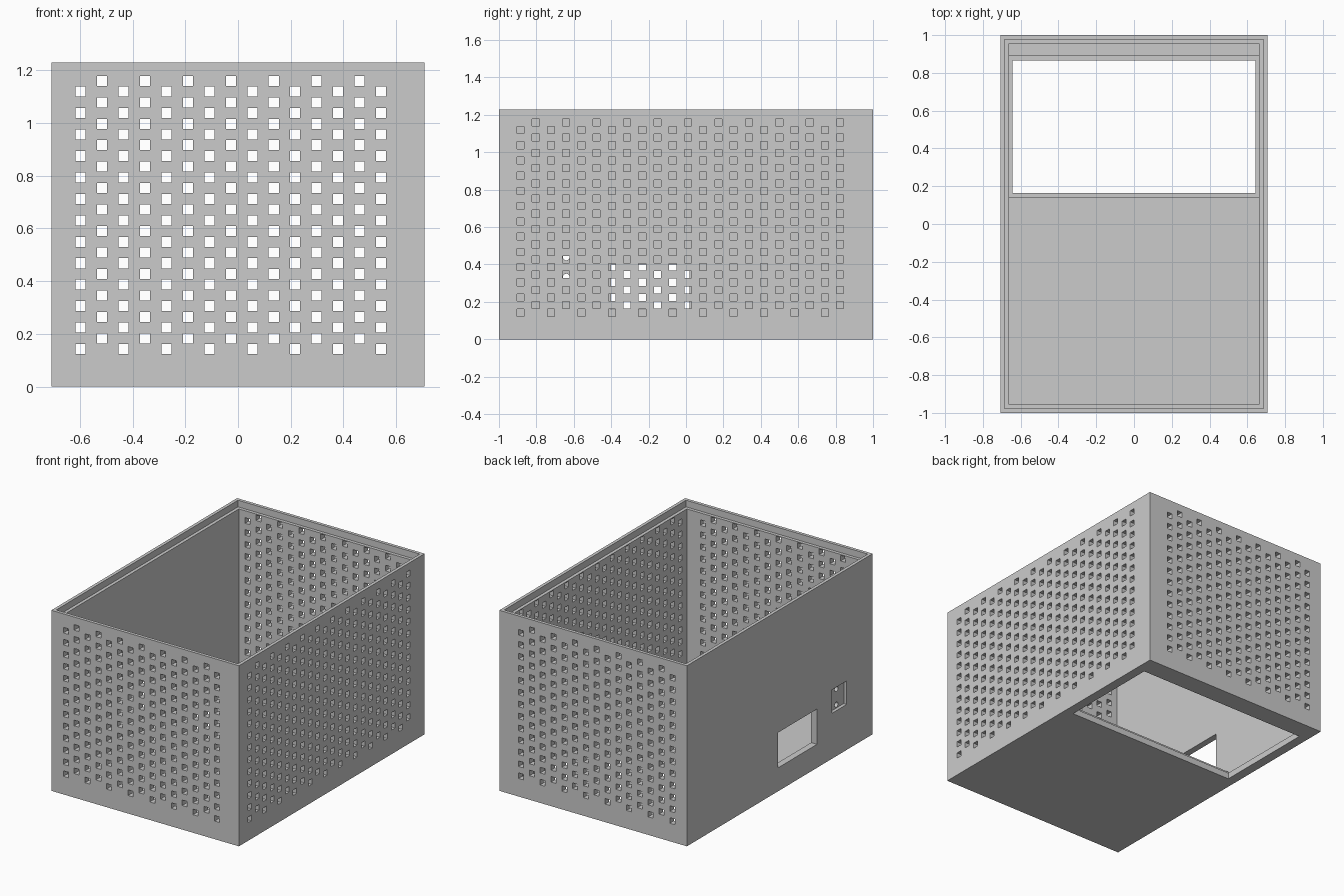
import bpy
import bmesh
from mathutils import Matrix, Vector

default = bpy.data.objects.get("Cube")
if default:
    bpy.data.objects.remove(default, do_unlink=True)

W, D, H = 0.707, 1.0, 1.23       # half width, half depth, height
STEP = 0.022                     # width of every ledge
IN_W, IN_D = W - 2 * STEP, D - 2 * STEP
FLOOR, LIP = 0.066, 0.042
PITCH, HOLE = 0.0814, 0.019      # hole spacing, half hole size

grey = bpy.data.materials.new("light grey")
grey.use_nodes = True
grey.diffuse_color = (0.6, 0.6, 0.6, 1)
grey.node_tree.nodes["Principled BSDF"].inputs["Base Color"].default_value = (0.6, 0.6, 0.6, 1)


def add_box(bm, lo, hi):
    lo, hi = Vector(lo), Vector(hi)
    m = Matrix.Translation((lo + hi) / 2) @ Matrix.Diagonal((*(hi - lo), 1))
    bmesh.ops.create_cube(bm, size=1, matrix=m)


def make_object(name, bm):
    mesh = bpy.data.meshes.new(name)
    bm.to_mesh(mesh)
    bm.free()
    obj = bpy.data.objects.new(name, mesh)
    bpy.context.collection.objects.link(obj)
    return obj


def box_object(name, lo, hi):
    bm = bmesh.new()
    add_box(bm, lo, hi)
    return make_object(name, bm)


def staggered(start, columns):
    """Hole centres in columns, every other column half a step higher."""
    for c in range(columns):
        for r in range(13):
            yield start + c * PITCH, 0.142 + (r + (c % 2) / 2) * PITCH


housing = box_object("housing", (-W, -D, 0), (W, D, H))
cutters = [
    # interior and the ledge around the top rim
    box_object("interior_cutter", (-IN_W, -IN_D, FLOOR), (IN_W, IN_D, H + 0.1)),
    box_object("rim_cutter", (STEP - W, STEP - D, H - 0.045), (W - STEP, D - STEP, H + 0.2)),
    # floor opening and the ledge around it
    box_object("opening_cutter", (-0.642, 0.165, -0.1), (0.642, 0.866, 0.3)),
    box_object("opening_ledge_cutter", (-IN_W + 0.0005, 0.144, LIP), (IN_W - 0.0005, 0.889, 0.35)),
    # window and shallow socket recess in the plain side wall
    box_object("window_cutter", (-W - 0.1, -0.40, 0.16), (-W + 0.12, 0.02, 0.40)),
    box_object("socket_cutter", (-W - 0.1, -0.72, 0.31), (-W + STEP, -0.56, 0.47)),
]

# round screw holes in the socket recess
bm = bmesh.new()
for z in (0.333, 0.44):
    m = Matrix.Translation((-W, -0.64, z)) @ Matrix.Rotation(1.5707963, 4, "Y")
    bmesh.ops.create_cone(bm, cap_ends=True, segments=16, radius1=0.018,
                          radius2=0.018, depth=0.3, matrix=m)
cutters.append(make_object("screw_hole_cutter", bm))

# square vents through the front and back walls and one side wall
bm = bmesh.new()
for x, z in staggered(-0.597, 15):
    add_box(bm, (x - HOLE, -D - 0.1, z - HOLE), (x + HOLE, D + 0.1, z + HOLE))
cutters.append(make_object("end_vent_cutter", bm))
bm = bmesh.new()
for y, z in staggered(-0.885, 22):
    add_box(bm, (IN_W - 0.03, y - HOLE, z - HOLE), (W + 0.1, y + HOLE, z + HOLE))
cutters.append(make_object("side_vent_cutter", bm))

for cutter in cutters:
    cutter.hide_render = True
    mod = housing.modifiers.new(cutter.name, "BOOLEAN")
    mod.operation = "DIFFERENCE"
    mod.solver = "EXACT"
    mod.object = cutter

# bake the cuts and remove the cutters
depsgraph = bpy.context.evaluated_depsgraph_get()
baked = bpy.data.meshes.new_from_object(housing.evaluated_get(depsgraph))
housing.modifiers.clear()
housing.data = baked
for cutter in cutters:
    bpy.data.objects.remove(cutter, do_unlink=True)
baked.materials.clear()
baked.materials.append(grey)
